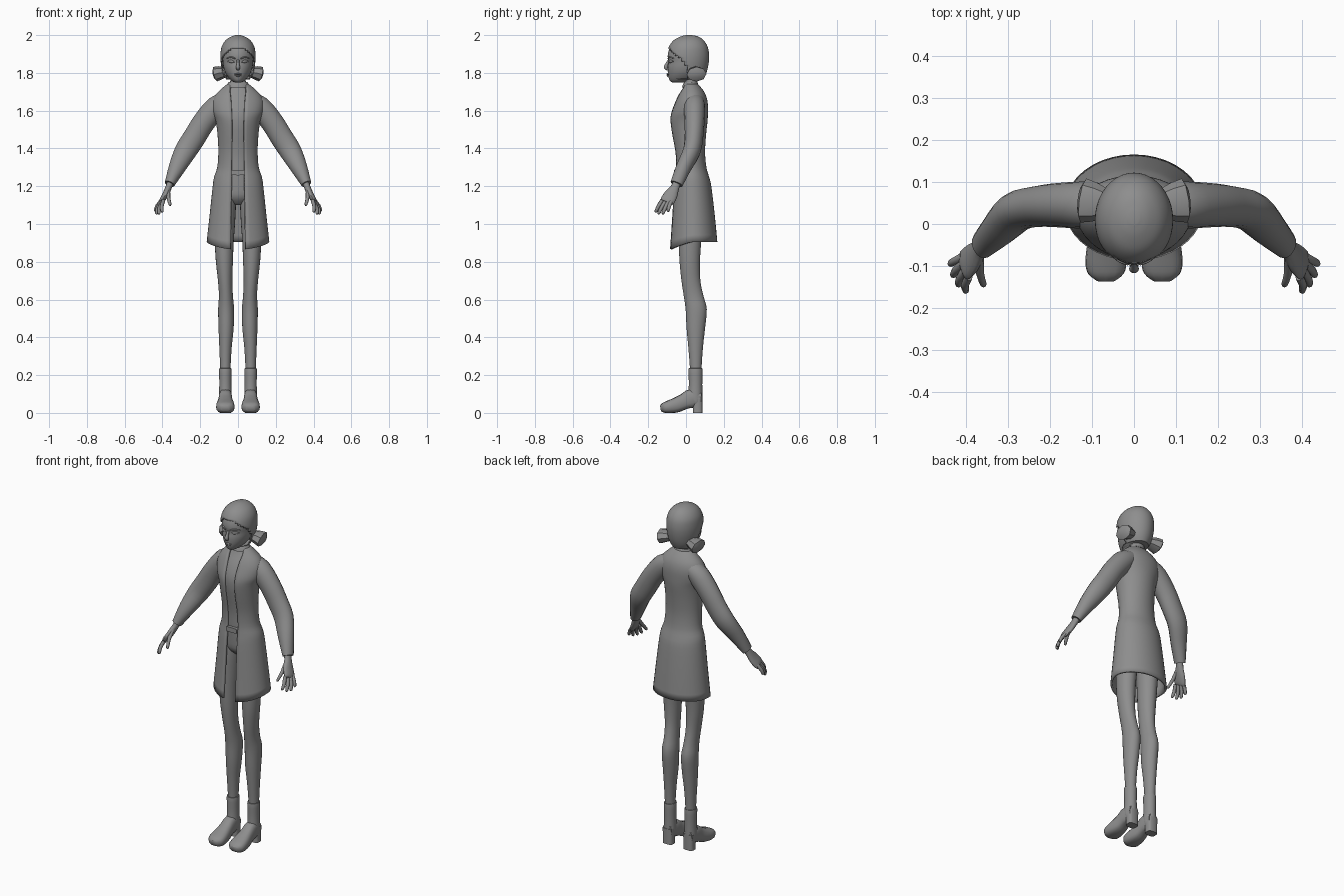
import bpy, bmesh, math
from mathutils import Vector

grey = bpy.data.materials.new("plain grey")
grey.diffuse_color = (0.27, 0.27, 0.27, 1)


def smooth(rows, n):
    """Catmull-Rom refinement of a short list of tuples."""
    out = []
    for i in range(len(rows) - 1):
        p = [rows[max(0, min(len(rows) - 1, i + k))] for k in (-1, 0, 1, 2)]
        for s in range(n):
            t = s / n
            out.append(tuple(0.5 * (2 * b + (c - a) * t + (2 * a - 5 * b + 4 * c - d) * t * t
                                    + (3 * b - a - 3 * c + d) * t ** 3) for a, b, c, d in zip(*p)))
    return out + [rows[-1]]


def skin(name, rings, closed=True, mirror=False, thick=0, keep=None, angle=50):
    """Skin a list of rings; closed rings get end caps."""
    bm = bmesh.new()
    vs = [[bm.verts.new(p) for p in r] for r in rings]
    n = len(vs[0])
    for a, b in zip(vs, vs[1:]):
        for j in range(n if closed else n - 1):
            k = (j + 1) % n
            bm.faces.new((a[j], b[j], b[k], a[k]))
    if closed:
        bm.faces.new(vs[0])
        bm.faces.new(vs[-1])
        bmesh.ops.recalc_face_normals(bm, faces=bm.faces)
    if keep:
        drop = [f for f in bm.faces if not keep(f.calc_center_median())]
        bmesh.ops.delete(bm, geom=drop, context='FACES')
    me = bpy.data.meshes.new(name)
    bm.to_mesh(me)
    bm.free()
    me.materials.append(grey)
    ob = bpy.data.objects.new(name, me)
    bpy.context.collection.objects.link(ob)
    if thick:
        m = ob.modifiers.new("thickness", 'SOLIDIFY')
        m.thickness, m.offset = thick, -1
    if mirror:
        ob.modifiers.new("mirror", 'MIRROR')
    bpy.ops.object.select_all(action='DESELECT')
    ob.select_set(True)
    bpy.context.view_layer.objects.active = ob
    bpy.ops.object.shade_smooth_by_angle(angle=math.radians(angle))
    return ob


def stack(name, rows, n=3, sides=24, **kw):
    """Horizontal ellipses, top to bottom: (z, centre x, half width, front y, back y)."""
    rings = []
    for z, cx, hx, yf, yb in smooth(rows, n):
        rings.append([(cx + hx * math.sin(t), (yf + yb) / 2 - (yb - yf) / 2 * math.cos(t), z)
                      for t in (2 * math.pi * j / sides for j in range(sides))])
    return skin(name, rings, **kw)


def tube(name, path, n=3, sides=16, ref=(0, 1, 0), p=1.0, **kw):
    """Ellipses square to a path: (x, y, z, radius a, radius b)."""
    pts = smooth(path, n)
    pos = [Vector(q[:3]) for q in pts]
    rings = []
    for i, q in enumerate(pts):
        t = (pos[min(i + 1, len(pos) - 1)] - pos[max(i - 1, 0)]).normalized()
        a = t.cross(Vector(ref)).normalized()
        b = t.cross(a)
        ring = []
        for j in range(sides):
            u = 2 * math.pi * j / sides
            c, s = math.cos(u), math.sin(u)
            v = pos[i] + a * q[3] * math.copysign(abs(c) ** p, c) + b * q[4] * math.copysign(abs(s) ** p, s)
            v.z = max(v.z, 0)
            ring.append(v)
        rings.append(ring)
    return skin(name, rings, **kw)


# open-fronted coat: (z, half width, front y, back y, half gap)
coat_rows = [(1.742, .056, -.012, .062, .040), (1.712, .092, -.028, .088, .044),
             (1.68, .122, -.045, .106, .040), (1.64, .138, -.062, .115, .036),
             (1.59, .134, -.080, .116, .034), (1.545, .118, -.086, .114, .033),
             (1.47, .108, -.076, .106, .033), (1.38, .104, -.060, .101, .034),
             (1.30, .110, -.056, .108, .035), (1.25, .126, -.060, .122, .036),
             (1.20, .134, -.066, .134, .036), (1.05, .150, -.077, .152, .038),
             (.905, .166, -.088, .166, .040)]
rings = []
for z, hx, yf, yb, g in smooth(coat_rows, 3):
    t0 = math.asin(g / hx)
    hem = .04 * max(0, min(1, (1.2 - z) / .295))
    ring = []
    for j in range(37):
        t = t0 + (2 * math.pi - 2 * t0) * j / 36
        ring.append((hx * math.sin(t), (yf + yb) / 2 - (yb - yf) / 2 * math.cos(t),
                     z - hem * max(0, math.cos(t)) ** 1.5))
    rings.append(ring)
skin("coat", rings, closed=False, thick=.012)

# shirt and pelvis under the coat
stack("shirt_body", [(1.735, 0, .046, -.004, .055), (1.70, 0, .085, -.02, .08),
                     (1.64, 0, .122, -.054, .10), (1.55, 0, .104, -.078, .10),
                     (1.38, 0, .090, -.052, .088), (1.29, 0, .096, -.048, .095),
                     (1.20, 0, .115, -.044, .108), (1.14, 0, .10, -.036, .10), (1.10, 0, .03, .0, .06)])
stack("collar", [(1.752, 0, .050, -.008, .060), (1.735, 0, .060, -.018, .066), (1.722, 0, .062, -.022, .07)], n=1)
stack("neck", [(1.82, 0, .042, -.02, .065), (1.77, 0, .040, -.012, .06), (1.72, 0, .046, -.008, .06)])
tube("buckle", [(0, -.046, 1.272, .034, .014), (0, -.064, 1.272, .034, .014)], n=1, ref=(0, 0, 1), p=.3)

# sleeves
tube("sleeve", [(.06, .045, 1.655, .045, .05), (.115, .045, 1.618, .060, .056),
                (.18, .045, 1.54, .060, .053), (.23, .042, 1.46, .060, .049),
                (.278, .030, 1.385, .058, .047), (.322, -.012, 1.30, .045, .041),
                (.362, -.050, 1.212, .027, .034)], mirror=True)

# hands: palm plus five fingers
tube("palm", [(.355, -.046, 1.225, .018, .022), (.367, -.058, 1.195, .017, .023),
              (.385, -.080, 1.155, .016, .036), (.402, -.097, 1.125, .014, .038),
              (.408, -.104, 1.114, .008, .032)], mirror=True)
fingers = {"index": ((.395, -.126, 1.125), (.402, -.162, 1.062)),
           "middle": ((.402, -.110, 1.118), (.420, -.147, 1.052)),
           "ring": ((.408, -.094, 1.116), (.433, -.124, 1.052)),
           "little": ((.408, -.078, 1.122), (.440, -.096, 1.066)),
           "thumb": ((.368, -.078, 1.185), (.359, -.148, 1.098))}
for label, (a, b) in fingers.items():
    a, b = Vector(a), Vector(b)
    mid = a.lerp(b, .5) + Vector((.005, -.002, 0))
    tip = a.lerp(b, .93)
    tube(label + "_finger", [(*a, .010, .011), (*mid, .010, .010), (*tip, .008, .008), (*b, .003, .003)],
         n=2, sides=8, mirror=True)

# legs
stack("leg", [(1.20, .066, .054, -.036, .10), (1.10, .069, .058, -.042, .098), (1.0, .071, .055, -.04, .09),
              (.9, .073, .050, -.038, .080), (.8, .072, .045, -.034, .074), (.7, .068, .038, -.024, .076),
              (.62, .064, .037, -.012, .092), (.55, .063, .042, -.002, .110), (.45, .063, .040, .003, .101),
              (.35, .066, .033, .012, .090), (.25, .067, .028, .02, .083), (.18, .067, .027, .022, .08)],
      mirror=True)

# boots: shaft, heel and foot
stack("boot_shaft", [(.236, .067, .029, .018, .083), (.228, .067, .033, .013, .087), (.15, .067, .032, .015, .086),
                     (.07, .067, .034, .012, .087), (.045, .067, .028, .03, .085)], mirror=True)
tube("boot_heel", [(.067, .060, .09, .032, .027), (.067, .062, .03, .030, .025), (.067, .062, 0, .031, .025)],
     n=1, p=.6, mirror=True)
tube("boot_foot", [(.067, .080, .075, .030, .034), (.067, .030, .076, .035, .050), (.067, -.010, .060, .038, .042),
                   (.067, -.050, .042, .045, .040), (.067, -.090, .032, .049, .034),
                   (.067, -.118, .027, .043, .027), (.067, -.135, .024, .022, .015)],
     ref=(0, 0, 1), p=.75, mirror=True)

# head
stack("head", [(1.985, 0, .02, -.01, .05), (1.965, 0, .058, -.06, .085), (1.93, 0, .077, -.087, .10),
               (1.89, 0, .082, -.097, .105), (1.86, 0, .081, -.093, .105), (1.83, 0, .077, -.097, .10),
               (1.80, 0, .067, -.096, .085), (1.775, 0, .050, -.092, .06), (1.757, 0, .032, -.084, .03),
               (1.748, 0, .014, -.070, .0)], sides=28)

# hair cap, cut back around the face
stack("hair", [(2.0, 0, .012, .0, .03), (1.992, 0, .037, -.03, .066), (1.972, 0, .066, -.066, .094),
               (1.94, 0, .086, -.090, .114), (1.90, 0, .093, -.103, .122), (1.86, 0, .092, -.102, .121),
               (1.82, 0, .086, -.10, .114), (1.79, 0, .078, -.09, .104), (1.765, 0, .062, -.07, .092)],
      n=4, sides=40, thick=.006,
      keep=lambda c: c.z > 1.925 - (c.y + .085) * .95 or c.y > .005)

# side buns
tube("hair_bun", [(.055, .045, 1.806, .024, .032), (.095, .052, 1.800, .036, .047),
                  (.121, .056, 1.793, .040, .053), (.130, .057, 1.791, .022, .032)],
     n=1, sides=8, mirror=True, angle=35)

# facial features
tube("nose", [(0, -.092, 1.868, .007, .005), (0, -.102, 1.845, .008, .009), (0, -.107, 1.829, .012, .011),
              (0, -.098, 1.818, .008, .006)], sides=10)
for label, z, w, h in (("upper_lip", 1.794, .020, .005), ("lower_lip", 1.785, .016, .006)):
    tube(label, [(-w, -.088, z, .001, .003), (0, -.096, z, h, .007), (w, -.088, z, .001, .003)], sides=8)
tube("eye", [(.018, -.089, 1.858, .002, .003), (.036, -.083, 1.861, .008, .005),
             (.056, -.066, 1.861, .002, .003)], sides=8, mirror=True)
tube("eyebrow", [(.014, -.095, 1.876, .003, .004), (.036, -.087, 1.883, .004, .004),
                 (.062, -.064, 1.877, .002, .003)], sides=8, mirror=True)
